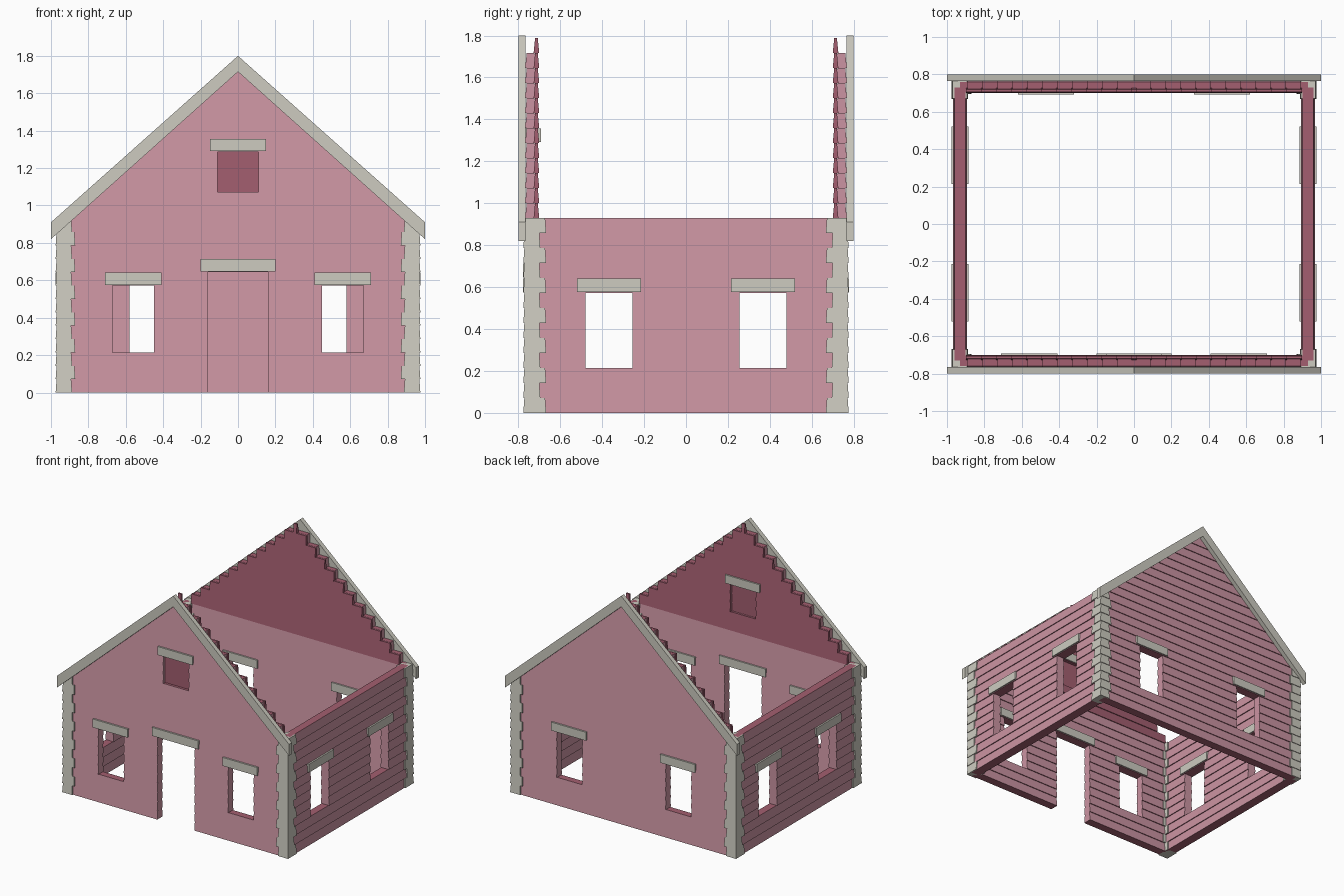
import bpy, bmesh
from mathutils import Vector

if "Cube" in bpy.data.objects:
    bpy.data.objects.remove(bpy.data.objects["Cube"])


def material(name, color):
    m = bpy.data.materials.new(name)
    m.use_nodes = True
    m.diffuse_color = (*color, 1)
    m.node_tree.nodes["Principled BSDF"].inputs["Base Color"].default_value = (*color, 1)
    return m


PINK = material("pink board", (0.597, 0.296, 0.361))
RED = material("dark red wood", (0.366, 0.114, 0.162))
GREY = material("warm grey trim", (0.61, 0.597, 0.527))

ROW = 0.0715          # board height
WALL_ROWS = 13        # rows up to the eaves
SLOPE = 0.89          # gable rise over run
EAVE_Z = ROW * WALL_ROWS


def finish(bm, name, *mats):
    bmesh.ops.recalc_face_normals(bm, faces=bm.faces)
    me = bpy.data.meshes.new(name)
    for m in mats:
        me.materials.append(m)
    # horizontal board edges take the second colour
    if len(mats) > 1:
        for f in bm.faces:
            f.material_index = int(abs(f.normal.z) > 0.7)
    bm.to_mesh(me)
    bm.free()
    ob = bpy.data.objects.new(name, me)
    bpy.context.collection.objects.link(ob)
    return ob


def block(bm, lo, hi, inset=(0, 0)):
    """Box whose top is drawn in by inset along x and y."""
    verts = bmesh.ops.create_cube(bm, size=1)["verts"]
    lo, hi = Vector(lo), Vector(hi)
    for v in verts:
        top = v.co.z > 0
        for i in range(3):
            side = 1 if v.co[i] > 0 else -1
            v.co[i] = hi[i] if side > 0 else lo[i]
            if top and i < 2:
                v.co[i] -= side * inset[i]


def oriented(bm, axis, sign, a, b, inner, outer, z0, z1, taper=0.0):
    """Block running a..b along a wall; axis 0 runs along x, axis 1 along y."""
    d0, d1 = sorted((sign * inner, sign * outer))
    if axis == 0:
        block(bm, (a, d0, z0), (b, d1, z1), (0, taper))
    else:
        block(bm, (d0, a, z0), (d1, b, z1), (taper, 0))


def board_row(bm, axis, sign, half, row, openings, inner, outer):
    """One row of boards, interrupted by the openings."""
    cuts = sorted((a, b) for a, b, r0, r1 in openings if r0 <= row < r1)
    start = -half
    for a, b in cuts + [(half, half)]:
        if a > start:
            oriented(bm, axis, sign, start, a, inner, outer,
                     row * ROW, (row + 1) * ROW, 0.007)
        start = b


# openings: start, end, first row, end row
front_open = [(-0.67, -0.45, 3, 8), (0.45, 0.67, 3, 8),
              (-0.16, 0.16, 0, 9), (-0.11, 0.11, 15, 18)]
back_open = [(-0.58, -0.36, 3, 8), (0.36, 0.58, 3, 8)]
side_open = [(-0.48, -0.255, 3, 8), (0.255, 0.48, 3, 8)]

walls = [("front", 0, -1, front_open), ("back", 0, 1, back_open),
         ("left", 1, 1, side_open), ("right", 1, -1, side_open)]

for name, axis, sign, openings in walls:
    inner, outer, half = (0.70, 0.767, 0.93) if axis == 0 else (0.893, 0.967, 0.73)

    # wall boards up to the eaves
    bm = bmesh.new()
    for r in range(WALL_ROWS):
        board_row(bm, axis, sign, half, r, openings, inner, outer)
    finish(bm, name + "_wall", PINK, RED)

    # lintels through the wall
    bm = bmesh.new()
    for a, b, r0, r1 in openings:
        oriented(bm, axis, sign, a - 0.04, b + 0.04, inner - 0.008, outer + 0.01,
                 r1 * ROW + 0.004, (r1 + 1) * ROW - 0.002)
    finish(bm, name + "_lintels", GREY)

    if axis == 1:
        continue

    # stepped gable: outer boards and inner lining
    bm = bmesh.new()
    for r in range(WALL_ROWS, 24):
        board_row(bm, 0, sign, (1.722 - r * ROW) / SLOPE, r, openings, 0.715, outer)
    finish(bm, name + "_gable_boards", PINK, RED)
    bm = bmesh.new()
    for r in range(WALL_ROWS, 25):
        board_row(bm, 0, sign, (1.7285 - r * ROW) / SLOPE, r, openings, 0.70, 0.727)
    finish(bm, name + "_gable_lining", RED)

    # sloping verge trim
    bm = bmesh.new()
    outline = [(-1, 0.82), (0, 1.715), (1, 0.82), (1, 0.91), (0, 1.80), (-1, 0.91)]
    near = [bm.verts.new((x, sign * 0.765, z)) for x, z in outline]
    far = [bm.verts.new((x, sign * 0.80, z)) for x, z in outline]
    for ring in (near, far):
        bm.faces.new([ring[i] for i in (0, 1, 4, 5)])
        bm.faces.new([ring[i] for i in (1, 2, 3, 4)])
    for i in range(6):
        j = (i + 1) % 6
        bm.faces.new((near[i], near[j], far[j], far[i]))
    finish(bm, name + "_verge_trim", GREY)

# attic shutter
bm = bmesh.new()
oriented(bm, 0, -1, -0.11, 0.11, 0.725, 0.74, 15 * ROW, 18 * ROW)
finish(bm, "attic_shutter", RED)

# alternating corner blocks
for sx, x_name in ((1, "left"), (-1, "right")):
    for sy, y_name in ((-1, "front"), (1, "back")):
        bm = bmesh.new()
        for r in range(WALL_ROWS):
            x_in, y_in = (0.887, 0.667) if r % 2 == 0 else (0.87, 0.695)
            x0, x1 = sorted((sx * x_in, sx * 0.975))
            y0, y1 = sorted((sy * y_in, sy * 0.776))
            block(bm, (x0, y0, r * ROW), (x1, y1, (r + 1) * ROW), (0.005, 0.005))
        finish(bm, y_name + "_" + x_name + "_corner_blocks", GREY)
